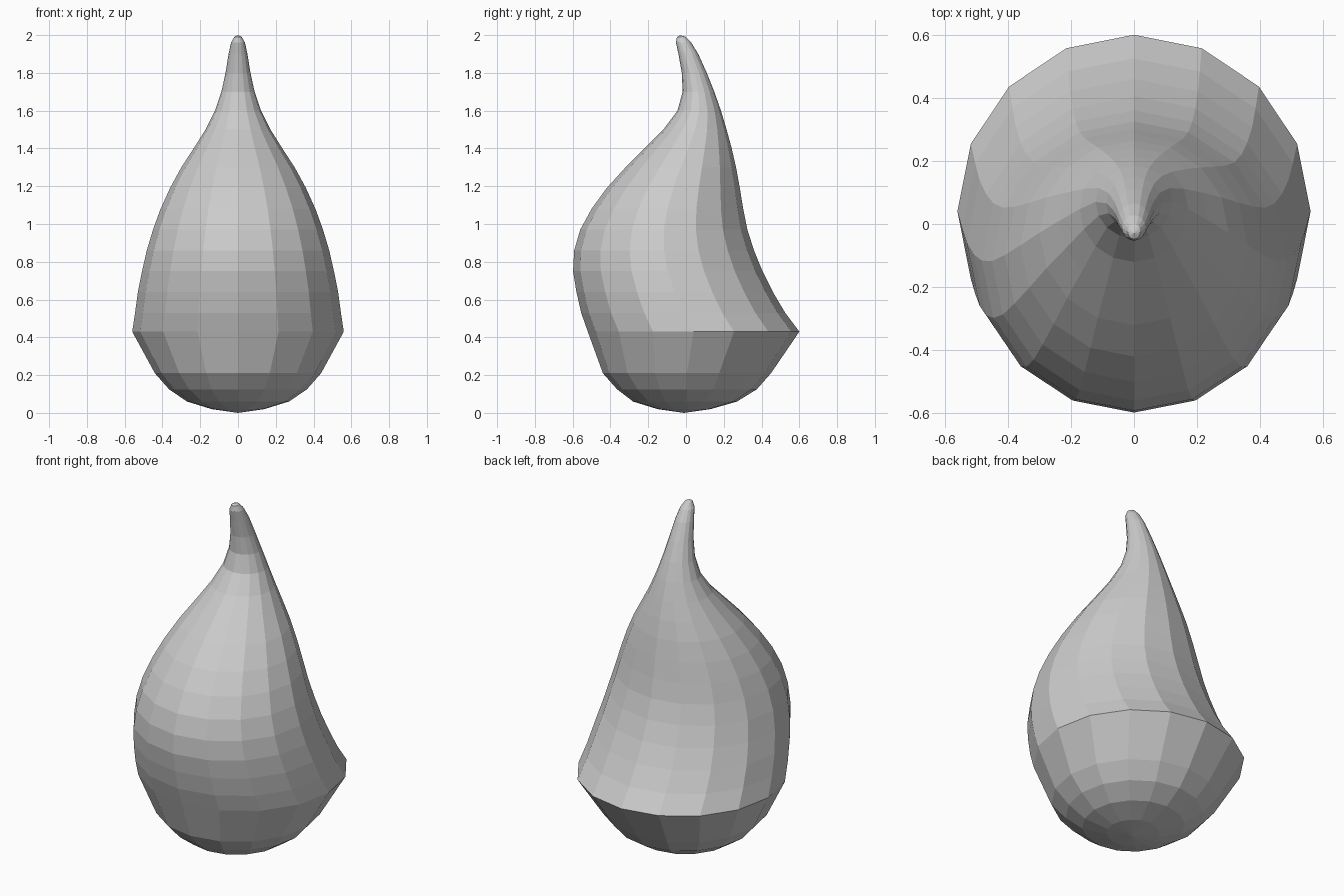
import bpy, bmesh
from math import sin, cos, pi

SIDES = 16
# ring profile: height, front y, back y, half width
RINGS = [
    (0.02, -0.15, 0.13, 0.14), (0.06, -0.28, 0.27, 0.27),
    (0.125, -0.365, 0.375, 0.365), (0.21, -0.44, 0.45, 0.44),
    (0.43, -0.52, 0.60, 0.56), (0.53, -0.555, 0.525, 0.545),
    (0.64, -0.58, 0.46, 0.53), (0.75, -0.598, 0.405, 0.508),
    (0.86, -0.592, 0.36, 0.483), (0.97, -0.56, 0.325, 0.45),
    (1.08, -0.50, 0.303, 0.41), (1.19, -0.42, 0.285, 0.36),
    (1.30, -0.32, 0.265, 0.30), (1.40, -0.22, 0.242, 0.235),
    (1.50, -0.12, 0.215, 0.172), (1.60, -0.045, 0.185, 0.122),
    (1.70, -0.018, 0.15, 0.088), (1.80, -0.022, 0.11, 0.066),
    (1.90, -0.04, 0.065, 0.05), (1.96, -0.053, 0.028, 0.037),
    (1.99, -0.048, 0.0, 0.02),
]

# teardrop body lofted through elliptical rings
bm = bmesh.new()
loops = []
for z, front, back, half in RINGS:
    mid, ry = (front + back) / 2, (back - front) / 2
    loops.append([bm.verts.new((half * cos(2 * pi * i / SIDES),
                                mid + ry * sin(2 * pi * i / SIDES), z))
                  for i in range(SIDES)])
for low, high in zip(loops, loops[1:]):
    for i in range(SIDES):
        j = (i + 1) % SIDES
        bm.faces.new((low[i], low[j], high[j], high[i]))

# closed bottom and curled tip
for loop, point in ((loops[0], (0, -0.01, 0)), (loops[-1], (0, -0.03, 2))):
    pole = bm.verts.new(point)
    for i in range(SIDES):
        bm.faces.new((loop[i], loop[(i + 1) % SIDES], pole))
bmesh.ops.recalc_face_normals(bm, faces=bm.faces)

mesh = bpy.data.meshes.new("teardrop_body")
bm.to_mesh(mesh)
bm.free()
bpy.context.collection.objects.link(bpy.data.objects.new("teardrop_body", mesh))
